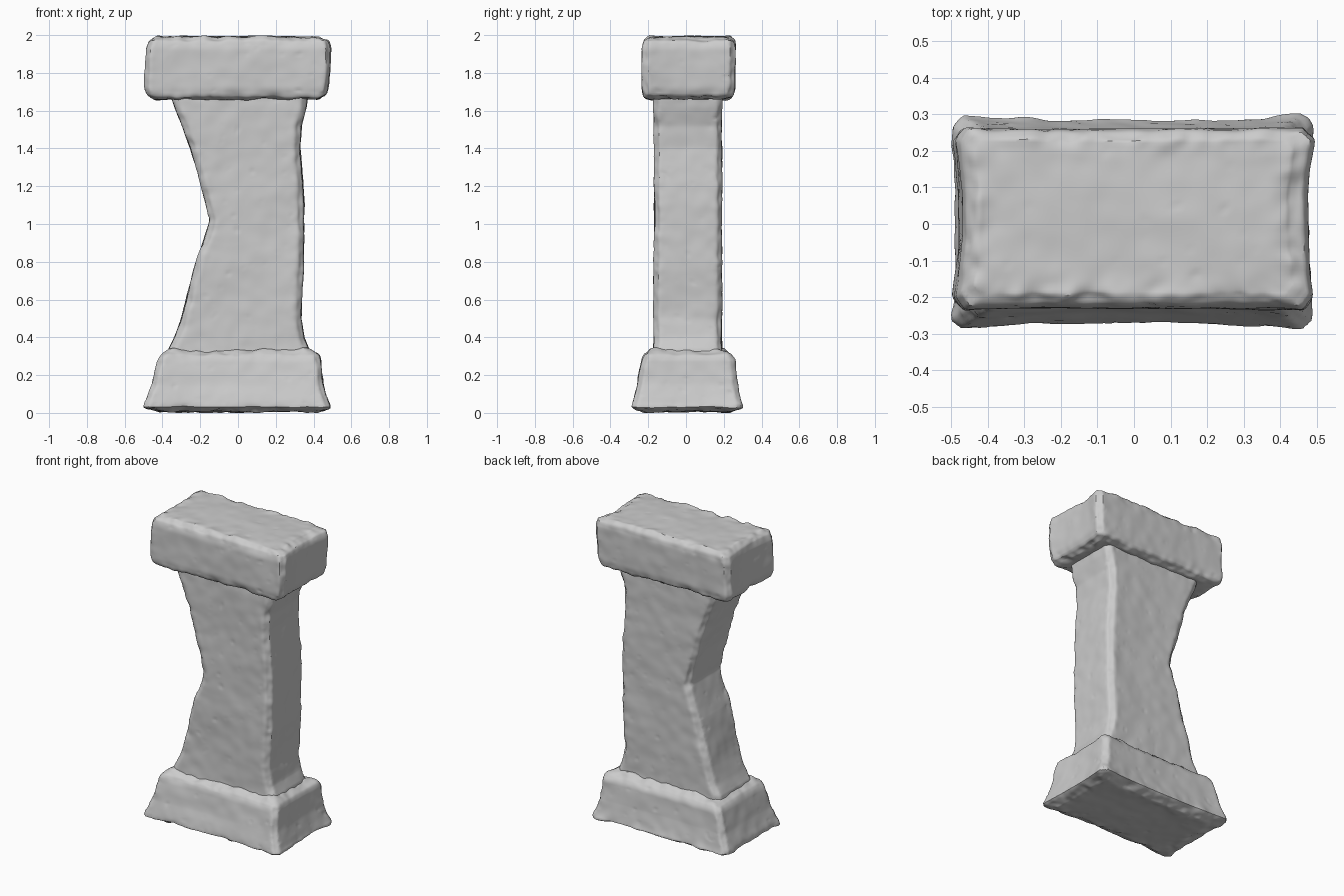
import bpy, bmesh, math
from mathutils import Vector, noise

if "Cube" in bpy.data.objects:
    bpy.data.objects.remove(bpy.data.objects["Cube"])


def section_at(stations, z):
    """Interpolate (x0, x1, y0, y1) at height z."""
    if z <= stations[0][0]:
        return stations[0][1:]
    for a, b in zip(stations, stations[1:]):
        if z <= b[0]:
            t = (z - a[0]) / (b[0] - a[0])
            return [p + (q - p) * t for p, q in zip(a[1:], b[1:])]
    return stations[-1][1:]


def stone(name, stations, chamfer, waist, seed, rough=1.0):
    cx, cy = chamfer
    # loft of chamfered rectangles
    bm = bmesh.new()
    rings = []
    for z, x0, x1, y0, y1 in stations:
        pts = [(x0 + cx, y0), (x1 - cx, y0), (x1, y0 + cy), (x1, y1 - cy),
               (x1 - cx, y1), (x0 + cx, y1), (x0, y1 - cy), (x0, y0 + cy)]
        rings.append([bm.verts.new((x, y, z)) for x, y in pts])
    for a, b in zip(rings, rings[1:]):
        for i in range(8):
            j = (i + 1) % 8
            bm.faces.new((a[i], a[j], b[j], b[i]))
    bm.faces.new(rings[0][::-1])
    bm.faces.new(rings[-1])
    mesh = bpy.data.meshes.new(name)
    bm.to_mesh(mesh)
    bm.free()
    obj = bpy.data.objects.new(name, mesh)
    bpy.context.collection.objects.link(obj)

    # dense even surface for the weathering
    rem = obj.modifiers.new("dense", 'REMESH')
    rem.mode = 'VOXEL'
    rem.voxel_size = 0.011
    deps = bpy.context.evaluated_depsgraph_get()
    dense = bpy.data.meshes.new_from_object(obj.evaluated_get(deps))
    obj.modifiers.clear()
    obj.data = dense
    dense.name = name

    # worn surface: soft undulation, fine pits and chipped edges
    bm = bmesh.new()
    bm.from_mesh(dense)
    bm.normal_update()
    off = Vector((seed * 7.3, seed * 3.1, seed * 5.7))
    zlo, zhi = stations[0][0], stations[-1][0]
    moves = []
    for v in bm.verts:
        p = v.co
        x0, x1, y0, y1 = section_at(stations, p.z)
        mx, my = (x0 + x1) / 2, (y0 + y1) / 2
        u = max(-1, min(1, (p.x - mx) / ((x1 - x0) / 2)))
        w = max(-1, min(1, (p.y - my) / ((y1 - y0) / 2)))
        gaps = sorted((min(p.x - x0, x1 - p.x), min(p.y - y0, y1 - p.y),
                       min(p.z - zlo, zhi - p.z)))
        edge = math.exp(-max(gaps[1], 0) / 0.03)
        d = 0.007 * noise.noise(p * 4 + off)
        d += 0.003 * noise.noise(p * 13 + off)
        pit = noise.noise(p * 26 + off)
        d -= 0.012 * max(0, pit - 0.5)
        chip = noise.noise(p * 9 - off) + 0.5 * noise.noise(p * 22 - off)
        d += edge * 0.020 * chip
        q = p + v.normal * d * rough
        q.x -= (p.x - mx) * waist[0] * (1 - w * w)
        q.y -= (p.y - my) * waist[1] * (1 - u * u)
        moves.append(q)
    for v, q in zip(bm.verts, moves):
        v.co = q
        v.co.z = max(0.0, min(2.0, q.z))
    bm.to_mesh(dense)
    bm.free()

    bpy.ops.object.select_all(action='DESELECT')
    obj.select_set(True)
    bpy.context.view_layer.objects.active = obj
    bpy.ops.object.shade_smooth_by_angle(angle=math.radians(35))
    return obj


# flared base block
stone("base_block", [
    (0.008, -0.42, 0.42, -0.23, 0.23),
    (0.030, -0.50, 0.49, -0.29, 0.30),
    (0.060, -0.495, 0.48, -0.285, 0.292),
    (0.150, -0.46, 0.455, -0.262, 0.275),
    (0.280, -0.425, 0.44, -0.238, 0.262),
    (0.305, -0.41, 0.43, -0.225, 0.245),
    (0.335, -0.36, 0.37, -0.18, 0.20)],
    (0.03, 0.03), (0.02, 0.06), 1)

# shaft with a deep notch on its left side
shaft_side = [(0.28, -0.375, 0.385), (0.34, -0.365, 0.375), (0.40, -0.335, 0.35),
              (0.50, -0.30, 0.335), (0.62, -0.27, 0.338), (0.80, -0.222, 0.348),
              (0.92, -0.18, 0.350), (1.02, -0.148, 0.350), (1.10, -0.17, 0.350),
              (1.22, -0.20, 0.345), (1.40, -0.25, 0.33), (1.52, -0.295, 0.335),
              (1.62, -0.335, 0.36), (1.70, -0.36, 0.37)]
stone("shaft", [(z, a, b, -0.172, 0.192) for z, a, b in shaft_side],
      (0.035, 0.03), (0.0, 0.03), 2)

# heavy cap block
stone("cap_block", [
    (1.660, -0.45, 0.44, -0.19, 0.21),
    (1.675, -0.49, 0.48, -0.225, 0.25),
    (1.720, -0.505, 0.492, -0.235, 0.262),
    (1.930, -0.495, 0.500, -0.235, 0.265),
    (1.970, -0.482, 0.49, -0.225, 0.26),
    (1.992, -0.445, 0.445, -0.195, 0.235)],
    (0.035, 0.035), (0.05, 0.02), 3)
